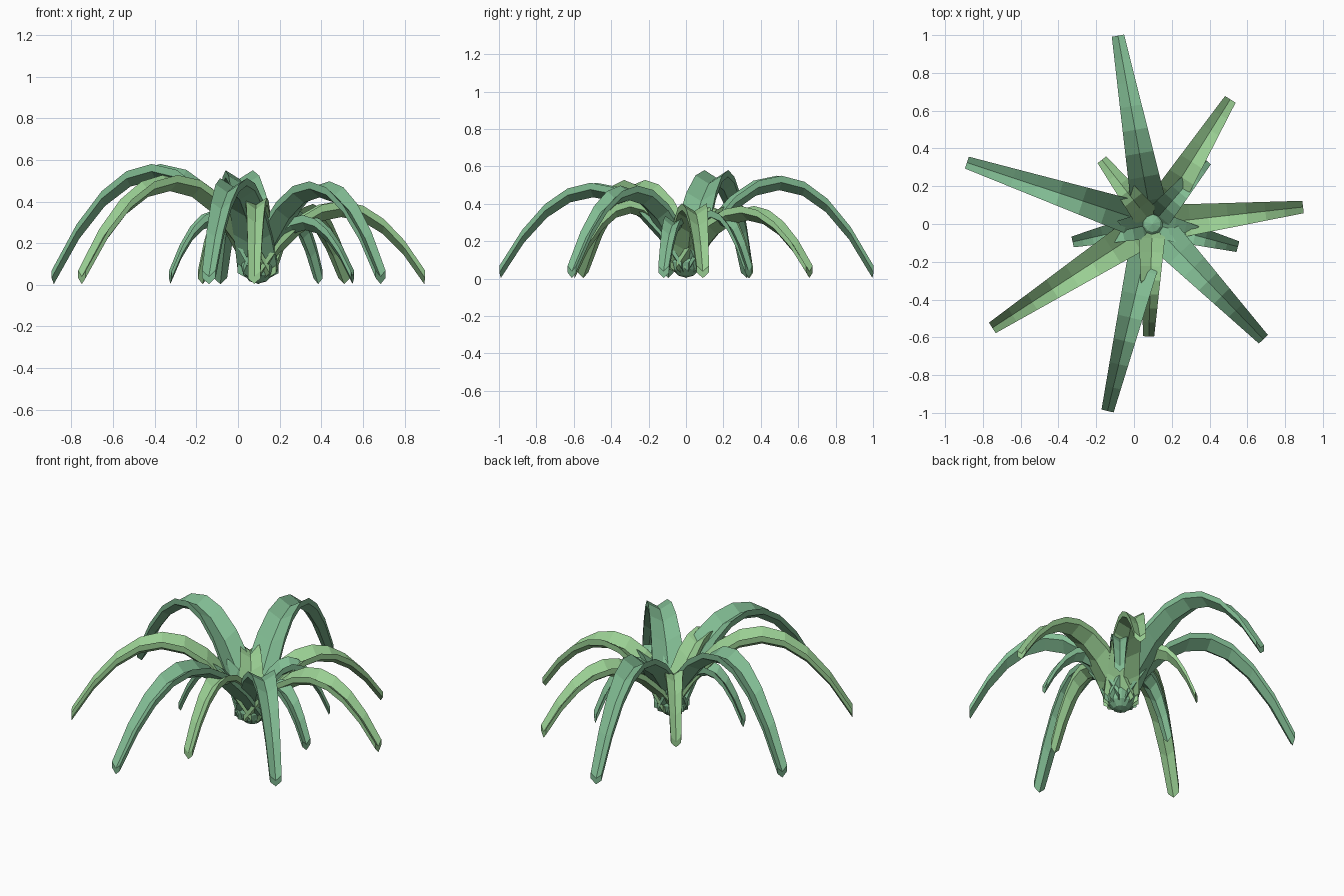
import bpy, bmesh, math
from mathutils import Vector

if "Cube" in bpy.data.objects:
    bpy.data.objects.remove(bpy.data.objects["Cube"])

CENTRE = Vector((0.097, 0.0))
SEGMENTS = 8
THICK = 0.036


def material(name, rgb):
    m = bpy.data.materials.new(name)
    m.diffuse_color = (*rgb, 1)
    m.use_nodes = True
    m.node_tree.nodes["Principled BSDF"].inputs["Base Color"].default_value = m.diffuse_color
    return m


teal = material("teal_green", (0.22, 0.50, 0.29))
light = material("light_green", (0.32, 0.62, 0.29))


def leaf(name, tip, peak, base_w, tip_w, mat):
    """Arching, tapering leaf with a V-shaped channel section."""
    span = Vector(tip) - CENTRE
    d = span.normalized()
    side = Vector((-d.y, d.x))
    bm = bmesh.new()
    rings = []
    for i in range(SEGMENTS + 1):
        t = i / SEGMENTS
        p = CENTRE + span * t
        z = 0.003 + 4 * peak * t * (1 - t)
        w = base_w + (tip_w - base_w) * t
        rise = THICK + 0.018 + 0.35 * w
        # left edge, keel, right edge: upper skin then lower skin
        section = [(-w, rise), (0, THICK), (w, rise),
                   (w, rise - THICK), (0, 0), (-w, rise - THICK)]
        rings.append([bm.verts.new((p.x + side.x * s, p.y + side.y * s, z + h))
                      for s, h in section])
    for a, b in zip(rings, rings[1:]):
        for k in range(6):
            n = (k + 1) % 6
            bm.faces.new((a[k], a[n], b[n], b[k]))
    for r in (rings[0], rings[-1]):
        bm.faces.new((r[0], r[1], r[4], r[5]))
        bm.faces.new((r[1], r[2], r[3], r[4]))
    bmesh.ops.recalc_face_normals(bm, faces=bm.faces[:])
    me = bpy.data.meshes.new(name)
    bm.to_mesh(me)
    bm.free()
    me.materials.append(mat)
    bpy.context.collection.objects.link(bpy.data.objects.new(name, me))


# Long outer leaves: tip position, peak height, colour
long_leaves = [
    ((-0.085, 0.997), 0.47, teal),
    ((-0.885, 0.325), 0.50, teal),
    ((-0.75, -0.55), 0.447, light),
    ((-0.14, -0.99), 0.432, teal),
    ((0.685, -0.61), 0.417, teal),
    ((0.895, 0.09), 0.322, light),
    ((0.51, 0.66), 0.308, light),
]
for i, (tip, peak, mat) in enumerate(long_leaves):
    leaf(f"long_leaf_{i + 1}", tip, peak, 0.1, 0.033, mat)

# Short inner leaves
short_leaves = [
    ((-0.17, 0.34), 0.31, light),
    ((-0.325, -0.095), 0.28, teal),
    ((0.078, -0.595), 0.345, light),
    ((0.55, -0.12), 0.26, teal),
    ((0.385, 0.335), 0.29, teal),
]
for i, (tip, peak, mat) in enumerate(short_leaves):
    leaf(f"short_leaf_{i + 1}", tip, peak, 0.075, 0.029, mat)

# Squat bud where the leaves meet
bpy.ops.mesh.primitive_uv_sphere_add(segments=10, ring_count=6, radius=0.085,
                                     location=(CENTRE.x, 0, 0.09))
bud = bpy.context.object
bud.name = "centre_bud"
bud.data.materials.append(teal)
